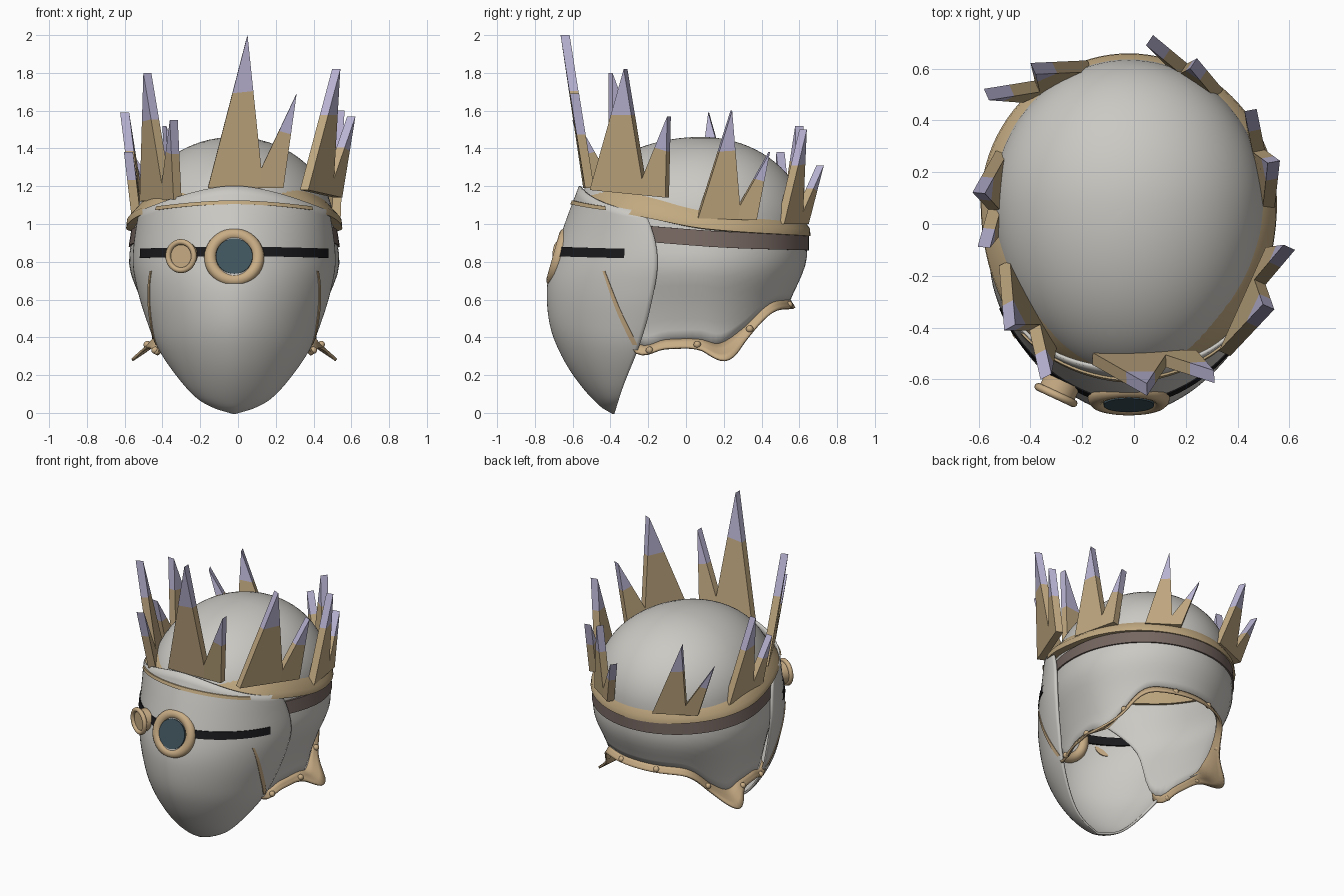
import bpy, bmesh, math
from mathutils import Vector

old = bpy.data.objects.get("Cube")
if old:
    bpy.data.objects.remove(old, do_unlink=True)


def material(name, r, g, b):
    m = bpy.data.materials.new(name)
    m.use_nodes = True
    m.diffuse_color = (r, g, b, 1)
    m.node_tree.nodes["Principled BSDF"].inputs["Base Color"].default_value = (r, g, b, 1)
    return m


GREY = material("pale grey", .6, .585, .55)
TAN = material("tan brass", .54, .4, .22)
WARM = material("warm brass", .58, .415, .235)
LILAC = material("lilac tip", .5, .465, .67)
BROWN = material("dark brown", .18, .135, .12)
BLACK = material("black", .01, .01, .012)
TEAL = material("teal glass", .05, .09, .11)
CX, CY, TOP = -.02, .08, 1.455


def curve(keys, v):
    """Smooth value at v through (position, value) keys."""
    n = len(keys)
    if v <= keys[0][0]:
        return keys[0][1]
    for i in range(n - 1):
        (a, p), (b, q) = keys[i], keys[i + 1]
        if v <= b:
            lo, hi = keys[max(i - 1, 0)], keys[min(i + 2, n - 1)]
            m0 = (q - lo[1]) / (b - lo[0]) * (b - a)
            m1 = (hi[1] - p) / (hi[0] - a) * (b - a)
            s = (v - a) / (b - a)
            return (p + m0 * s + (3 * (q - p) - 2 * m0 - m1) * s * s
                    + (2 * (p - q) + m0 + m1) * s ** 3)
    return keys[-1][1]


def finish(name, bm, mats, smooth=True, thick=0):
    bmesh.ops.remove_doubles(bm, verts=bm.verts, dist=.0005)
    bmesh.ops.recalc_face_normals(bm, faces=bm.faces)
    me = bpy.data.meshes.new(name)
    bm.to_mesh(me)
    bm.free()
    ob = bpy.data.objects.new(name, me)
    bpy.context.collection.objects.link(ob)
    for m in mats:
        me.materials.append(m)
    if thick:
        mod = ob.modifiers.new("thickness", "SOLIDIFY")
        mod.thickness, mod.offset = thick, 0
    if smooth:
        bpy.ops.object.select_all(action="DESELECT")
        ob.select_set(True)
        bpy.context.view_layer.objects.active = ob
        bpy.ops.object.shade_smooth_by_angle(angle=math.radians(40))


def loft(name, rows, mat, thick=0, closed=False):
    """Skin a list of equally long point rows; closed joins last row to first."""
    bm = bmesh.new()
    grid = [[bm.verts.new(p) for p in row] for row in rows]
    if closed:
        grid.append(grid[0])
    for r, s in zip(grid, grid[1:]):
        for i in range(len(r) - 1):
            bm.faces.new((r[i], r[i + 1], s[i + 1], s[i]))
    finish(name, bm, [mat], True, thick)


def spread(a, b, n):
    return [a + (b - a) * i / n for i in range(n + 1)]


# Helmet shell: ellipses up to the brow, then a rounded dome
HALF = [(.3, .43), (.42, .43), (.58, .48), (.78, .55), (1, .52)]
BACK = [(.3, .45), (.58, .54), (.8, .63), (1, .63)]


def shell(t, z, out=0):
    k = max(0, (z - 1) / (TOP - 1))
    r = math.sqrt(max(0, 1 - k * k))
    length = curve(BACK, z) - CY if math.cos(t) > 0 else .67
    return Vector((CX + (curve(HALF, z) * r + out) * math.sin(t),
                   CY + (length * r + out) * math.cos(t), z))


RIM = [(-.6, 1), (-.43, .75), (-.27, .37), (-.1, .375), (.07, .38), (.2, .36),
       (.33, .44), (.45, .57), (.55, .59)]


def rim_height(t):
    return curve(RIM, shell(t, .6).y)


columns = []
for t in spread(0, math.tau, 96)[:-1]:
    low = rim_height(t)
    columns.append([shell(t, low + (TOP - low) * math.sin(v)) for v in spread(0, math.pi / 2, 28)])
loft("helmet_shell", columns, GREY, .012, True)

# Face mask: slightly pointed half ovals narrowing to the chin, lower at the temples
WIDTH = [(0, 0), (.03, .1), (.08, .19), (.2, .3), (.35, .4), (.5, .46),
         (.65, .505), (.8, .53), (1, .51), (1.1, .485), (1.2, .45)]
FRONT = [(0, -.385), (.04, -.45), (.16, -.56), (.3, -.65), (.45, -.71), (.62, -.73),
         (.75, -.715), (1, -.635), (1.2, -.56)]
EDGE = [(0, -.38), (.15, -.33), (.35, -.25), (.55, -.19), (.8, -.15), (1, -.19), (1.2, -.3)]
POINTED = 1.13


def mask(t, z, out=0):
    e = curve(EDGE, z)
    across = math.copysign(abs(math.sin(t)) ** POINTED, t)
    return Vector((CX + (curve(WIDTH, z) + out) * across,
                   e - (e - curve(FRONT, z) + out) * abs(math.cos(t)) ** POINTED, z))


quarter = math.pi / 2
loft("face_mask", [[mask(t, (1.2 - .13 * math.sin(t) ** 2) * s ** 1.6)
                    for t in spread(-quarter, quarter, 48)] for s in spread(0, 1, 40)], GREY, .014)


# Eye slit crossing the mask sheet, and the thin brow line
def belt(name, start, end, mat, centre, half, droop, inner, outer):
    rows = []
    for t in spread(start, end, 40):
        z = centre - droop * math.sin(t) ** 2
        rows.append([mask(t, z + a * half, d) for a, d in
                     ((-1, inner), (-1, outer), (1, outer), (1, inner), (-1, inner))])
    loft(name, rows, mat)


belt("right_eye_slit", -1.2, -.2, BLACK, .855, .025, .012, -.018, .012)
belt("left_eye_slit", .2, 1.2, BLACK, .855, .025, .012, -.018, .012)
belt("centre_eye_slit", -.2, .2, BLACK, .855, .025, .012, -.018, .002)
belt("brow_line", -1, 1, TAN, 1.115, .01, .045, -.01, .016)

# Crown band, sloping down towards the back and showing inside the shell
BAND = [(-.6, 1.12), (-.4, 1.1), (-.2, 1.06), (.1, 1), (.65, .96)]
LIP = [(-.6, .005), (-.5, .02), (-.35, .055), (-.2, .055), (.2, .045), (.6, .026)]
rows, lower = [], []
for t in spread(0, math.tau, 96)[:-1]:
    y = shell(t, 1).y
    z, d = curve(BAND, y), curve(LIP, y)
    high = curve([(-.2, .1), (.35, .065)], y)
    rows.append([shell(t, z + a, b) for a, b in
                 ((-.03, -.025), (-.025, d), (.012, d), (high, -.005), (high, -.025), (-.03, -.025))])
loft("crown_band", rows, TAN, closed=True)

# Dark band under the crown, open at the front
for t in spread(-1.99, 1.99, 64):
    z = curve([(-.2, .94), (.2, .91), (.65, .895)], shell(t, 1).y)
    lower.append([shell(t, z + a, b) for a, b in
                  ((-.035, -.005), (-.035, .016), (.05, .02), (.05, -.005))])
loft("lower_band", lower, BROWN)


# Flared neck trim with rivets
def trim_point(t, s):
    z = rim_height(t)
    y = shell(t, .6).y
    flap = math.exp(-((y - .2) / .1) ** 2)
    return shell(t, z, .008 + s * (.022 + .1 * flap)) - Vector((0, 0, s * (.035 + .045 * flap)))


loft("neck_trim", [[trim_point(t, s) for s in (-.3, .3, .65, 1)]
                   for t in spread(-2.13, 2.13, 90)], WARM, .014)
bm = bmesh.new()
for side in (-1, 1):
    for t in (.25, .95, 1.6, 1.98):
        ball = bmesh.ops.create_icosphere(bm, subdivisions=2, radius=.02)["verts"]
        bmesh.ops.translate(bm, verts=ball, vec=trim_point(t * side, .45) + Vector((.01 * side, 0, 0)))
finish("rivets", bm, [WARM])

# Cheek trim lying on the mask
for side, label in ((-1, "right"), (1, "left")):
    rows = []
    for s in spread(0, 1, 14):
        y, z = -.43 + .16 * s, curve([(0, .75), (.45, .55), (1, .36)], s)
        e = curve(EDGE, z)
        t = side * math.acos(((e - y) / (e - curve(FRONT, z))) ** (1 / POINTED))
        w = .012 + .024 * s
        rows.append([mask(t + a * w, z, d) for a, d in ((-1, 0), (-1, .012), (1, .012), (1, 0))])
    loft("cheek_trim_" + label, rows, WARM)

# Crown spikes: start, tall tip, short tip, end of each pair
SPIKES = [
    ((-.16, -.52, 1.19), (.05, -.64, 2), (.31, -.59, 1.69), (.24, -.51, 1.19)),
    ((.35, -.5, 1.18), (.52, -.32, 1.82), (.6, -.09, 1.57), (.53, -.1, 1.14)),
    ((.52, .06, 1.03), (.54, .24, 1.6), (.45, .44, 1.38), (.46, .37, 1.02)),
    ((.33, .5, 1), (.23, .62, 1.5), (.06, .71, 1.31), (.14, .63, 1)),
    ((-.17, .61, 1), (-.39, .6, 1.52), (-.57, .5, 1.38), (-.44, .49, 1.01)),
    ((-.51, .28, 1.02), (-.6, .12, 1.59), (-.58, -.09, 1.38), (-.54, -.04, 1.04)),
    ((-.5, -.15, 1.12), (-.48, -.4, 1.8), (-.34, -.59, 1.55), (-.32, -.49, 1.13)),
]


def prism(bm, outline, half, index):
    a = [bm.verts.new(p - half) for p in outline]
    b = [bm.verts.new(p + half) for p in outline]
    faces = [bm.faces.new(a), bm.faces.new(b[::-1])]
    for i in range(len(a)):
        faces.append(bm.faces.new((a[i - 1], b[i - 1], b[i], a[i])))
    for f in faces:
        f.material_index = index


for number, pair in enumerate(SPIKES):
    start, tall, short, end = map(Vector, pair)
    foot = start.lerp(end, .68)
    valley = foot.lerp(tall.lerp(short, .5), .16)
    along = end - start
    half = Vector((along.y, -along.x, 0)).normalized() * .024
    bm = bmesh.new()
    a, b = start.lerp(tall, .62), valley.lerp(tall, .58)
    c, d = valley.lerp(short, .5), end.lerp(short, .57)
    prism(bm, [start, a, b, valley, foot], half, 0)
    prism(bm, [foot, valley, c, d, end], half, 0)
    prism(bm, [a, tall, b], half, 1)
    prism(bm, [c, short, d], half, 1)
    finish("crown_spikes_%d" % number, bm, [TAN, LILAC], False)


# Goggle rings and lenses
def place(name, place_at, facing, mat, ring=None, disc=None):
    turn = Vector(facing).to_track_quat("Z", "Y").to_euler()
    if ring:
        bpy.ops.mesh.primitive_torus_add(major_radius=ring[0], minor_radius=ring[1], major_segments=40,
                                         minor_segments=12, location=place_at, rotation=turn)
    else:
        bpy.ops.mesh.primitive_cylinder_add(vertices=40, radius=disc[0], depth=disc[1],
                                            location=place_at, rotation=turn)
    ob = bpy.context.object
    ob.name = name
    ob.data.materials.append(mat)
    bpy.ops.object.shade_smooth_by_angle(angle=math.radians(40))


up = (0, -.96, .27)
place("large_goggle_ring", (CX, -.673, .823), up, WARM, ring=(.126, .033))
place("large_goggle_lens", (CX, -.692, .828), up, TEAL, disc=(.097, .018))
aside = Vector((-.42, -.9, 0))
spot = Vector((-.288, -.632, .83))
place("small_goggle_barrel", spot, aside, WARM, disc=(.073, .06))
place("small_goggle_ring", spot + aside * .032, aside, WARM, ring=(.075, .015))
